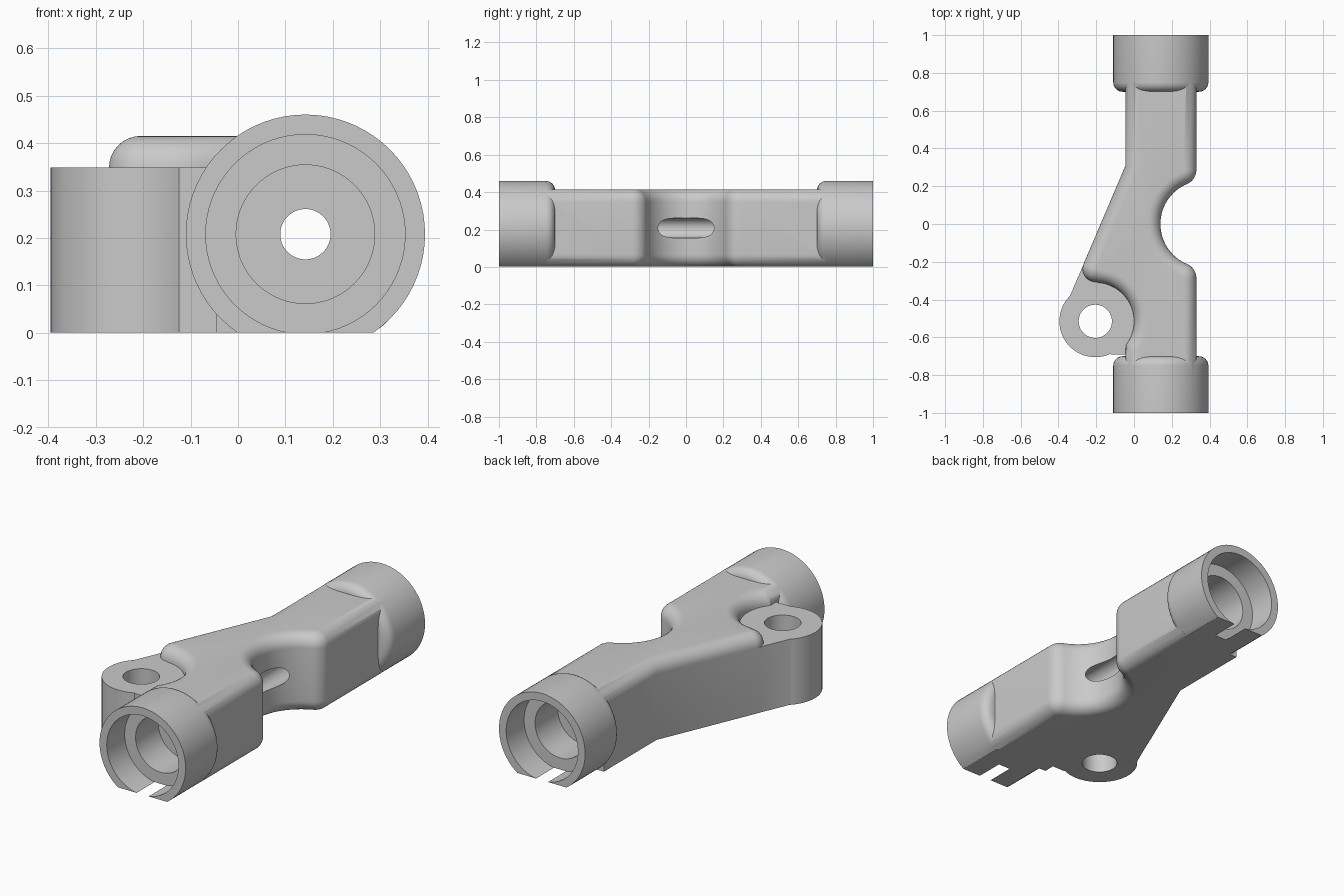
import bpy, bmesh, math
from mathutils import Vector

cube = bpy.data.objects.get("Cube")
if cube:
    bpy.data.objects.remove(cube, do_unlink=True)

AX, AZ = 0.142, 0.208           # tube axis
BOSS = Vector((-0.205, -0.515))  # side boss centre
TOP, FILLET, STEPS = 0.415, 0.067, 8

grey = bpy.data.materials.new("plain grey")
grey.use_nodes = True
colour = (0.59, 0.59, 0.59, 1)
grey.diffuse_color = colour
grey.node_tree.nodes["Principled BSDF"].inputs["Base Color"].default_value = colour


def loft(name, rings):
    """Closed solid through rings of equal point count."""
    bm = bmesh.new()
    loops = [[bm.verts.new(p) for p in ring] for ring in rings]
    n = len(loops[0])
    for a, b in zip(loops, loops[1:]):
        for i in range(n):
            j = (i + 1) % n
            bm.faces.new((a[i], a[j], b[j], b[i]))
    bm.faces.new(loops[0][::-1])
    bm.faces.new(loops[-1])
    # merge wall points that coincide between rings
    bmesh.ops.remove_doubles(bm, verts=bm.verts, dist=1e-5)
    bmesh.ops.recalc_face_normals(bm, faces=bm.faces)
    mesh = bpy.data.meshes.new(name)
    bm.to_mesh(mesh)
    bm.free()
    mesh.materials.append(grey)
    obj = bpy.data.objects.new(name, mesh)
    bpy.context.collection.objects.link(obj)
    return obj


def prism(name, outline, z0, z1):
    return loft(name, [[(p[0], p[1], z) for p in outline] for z in (z0, z1)])


def turned(name, stations, n=72):
    """Solid of revolution about the tube axis from (y, radius) pairs."""
    turns = [2 * math.pi * i / n for i in range(n)]
    return loft(name, [[(AX + r * math.cos(t), y, AZ + r * math.sin(t))
                        for t in turns] for y, r in stations])


def arc(c, r, a0, a1, n):
    angles = [math.radians(a0 + (a1 - a0) * i / n) for i in range(n + 1)]
    return [Vector((c[0] + r * math.cos(a), c[1] + r * math.sin(a))) for a in angles]


def boolean(target, tool, operation):
    mod = target.modifiers.new("cut", 'BOOLEAN')
    mod.object, mod.operation, mod.solver = tool, operation, 'EXACT'
    tool.hide_render = True
    bpy.context.view_layer.objects.active = target
    bpy.ops.object.modifier_apply(modifier=mod.name)
    bpy.data.objects.remove(tool, do_unlink=True)


def angle_to(a, b):
    return math.degrees(math.atan2(b[1] - a[1], b[0] - a[0]))


# Body outline, counter-clockwise: right side with the round relief
relief, relief_r = Vector((0.37, 0)), 0.23
corner_r = 0.08
low, high = Vector((0.25, -0.286)), Vector((0.25, 0.286))
a_low, a_high = angle_to(low, relief), angle_to(high, relief)
outline = [Vector((0.33, -0.75))]
outline += arc(low, corner_r, 0, a_low, 10)
outline += arc(relief, relief_r, 180 + a_low, 180 + a_high, 32)[1:-1]
outline += arc(high, corner_r, a_high, 0, 10)
outline += [Vector((0.33, 0.75)), Vector((-0.045, 0.75)), Vector((-0.045, 0.31))]

# Left side: slanted wall, rounded tip and pocket around the boss
tip = Vector((-0.202, -0.237))
outline += arc(tip, 0.07, 157, 270, 12)
outline += arc(BOSS, 0.205, 89, -38, 28)[1:]
outline += [Vector((-0.045, -0.75))]


def inward_normals(points):
    result = []
    for i, p in enumerate(points):
        d1 = (p - points[i - 1]).normalized()
        d2 = (points[(i + 1) % len(points)] - p).normalized()
        n1, n2 = Vector((-d1.y, d1.x)), Vector((-d2.y, d2.x))
        if abs(p.y) > 0.74:      # ends stay square inside the sockets
            result.append(Vector((-1 if p.x > 0 else 1, 0)))
        else:
            result.append((n1 + n2) / (1 + n1.dot(n2)))
    return result


normals = inward_normals(outline)


def ring(inset, z, right_only):
    pts = []
    for p, n in zip(outline, normals):
        q = p if right_only and p.x < 0.1 else p + n * inset
        pts.append((q.x, q.y, z))
    return pts


# Body: lower edge rounded on the right only, upper edge rounded all round
rings = []
for i in range(STEPS + 1):
    a = math.pi / 2 * i / STEPS
    rings.append(ring(FILLET * (1 - math.sin(a)), FILLET * (1 - math.cos(a)), True))
for i in range(STEPS + 1):
    a = math.pi / 2 * i / STEPS
    rings.append(ring(FILLET * (1 - math.cos(a)), TOP - FILLET * (1 - math.sin(a)), False))
body = loft("bracket_body", rings)

# Side boss with its web, sunk into the body
web = [(-0.17, -0.1), (-0.218, -0.1)]
web += [tuple(p) for p in arc(BOSS, 0.19, 135, 295, 40)]
web += [(-0.12, -0.69), (-0.01, -0.69), (0.05, -0.5), (-0.05, -0.25)]
boolean(body, prism("side_boss", web, -0.05, TOP - FILLET), 'UNION')

# Round sockets at both ends
for side in (-1, 1):
    stations = []
    for i in range(7):
        a = math.pi / 2 * i / 6
        stations.append((side * (0.75 - 0.05 * math.cos(a)), 0.202 + 0.05 * math.sin(a)))
    stations.append((side * 1.0, 0.252))
    boolean(body, turned("end_socket", stations), 'UNION')

# Flat underside
slab = [(-1, -2), (1, -2), (1, 2), (-1, 2)]
boolean(body, prism("base_cutter", slab, -1, 0.001), 'DIFFERENCE')

# Stepped bore through the whole length
half = [(1.1, 0.21), (0.85, 0.21), (0.85, 0.146), (0.66, 0.146), (0.66, 0.053)]
bore = half + [(-y, r) for y, r in reversed(half)]
boolean(body, turned("bore_cutter", bore), 'DIFFERENCE')

# Hole in the boss
hole = arc(BOSS, 0.088, 0, 360, 48)[:-1]
boolean(body, prism("boss_hole_cutter", hole, -0.2, 0.6), 'DIFFERENCE')

bpy.ops.object.select_all(action='DESELECT')
body.select_set(True)
bpy.context.view_layer.objects.active = body
bpy.ops.object.shade_smooth_by_angle(angle=math.radians(30))
